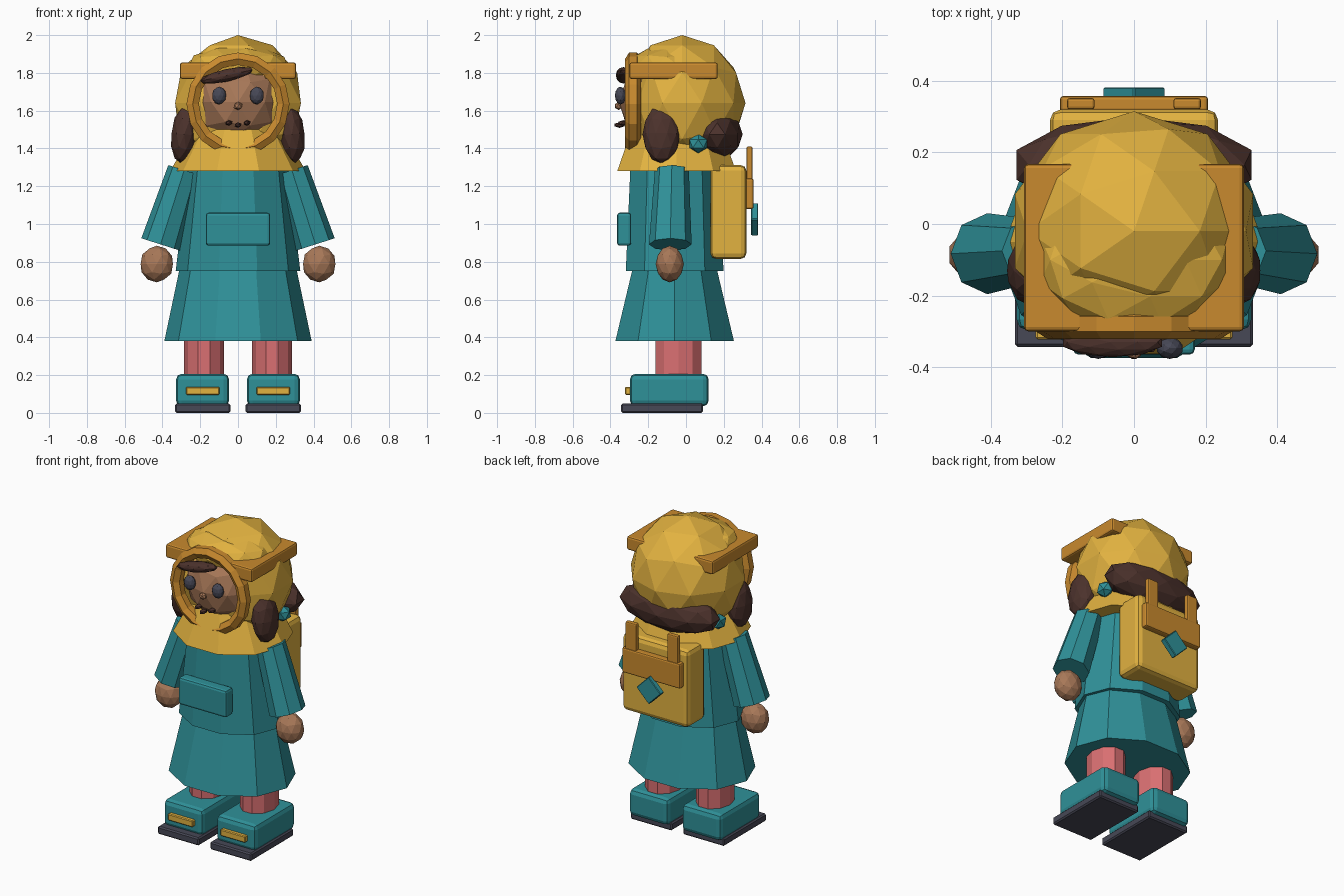
import bpy, bmesh, math
from mathutils import Vector, Matrix

if "Cube" in bpy.data.objects:
    bpy.data.objects.remove(bpy.data.objects["Cube"])


def colour(name, hexa):
    rgb = [int(hexa[i:i + 2], 16) / 255 for i in (0, 2, 4)]
    lin = [c / 12.92 if c <= 0.04045 else ((c + 0.055) / 1.055) ** 2.4 for c in rgb]
    m = bpy.data.materials.new(name)
    m.diffuse_color = (*lin, 1)
    m.use_nodes = True
    m.node_tree.nodes["Principled BSDF"].inputs["Base Color"].default_value = m.diffuse_color
    return m


YELLOW = colour("yellow", "E2B240")
ORANGE = colour("orange", "C98A2E")
TEAL = colour("teal", "2F9199")
SKIN = colour("skin brown", "A87858")
HAIR = colour("dark brown", "4C322C")
DARK = colour("slate grey", "474856")
PINK = colour("pink", "DA7072")


def finish(name, bm, mat):
    bmesh.ops.recalc_face_normals(bm, faces=bm.faces)
    me = bpy.data.meshes.new(name)
    bm.to_mesh(me)
    bm.free()
    me.materials.append(mat)
    ob = bpy.data.objects.new(name, me)
    bpy.context.scene.collection.objects.link(ob)
    return ob


def box(name, lo, hi, mat, bevel=0.012, segs=2, turn=0):
    """Bevelled box between two corners, optionally turned about y."""
    lo, hi = Vector(lo), Vector(hi)
    bm = bmesh.new()
    bmesh.ops.create_cube(bm, size=1)
    bmesh.ops.scale(bm, vec=hi - lo, verts=bm.verts)
    if bevel:
        bmesh.ops.bevel(bm, geom=bm.edges[:], offset=bevel, segments=segs,
                        profile=0.5, affect='EDGES')
    m = Matrix.Translation((lo + hi) / 2) @ Matrix.Rotation(turn, 4, 'Y')
    bmesh.ops.transform(bm, matrix=m, verts=bm.verts)
    return finish(name, bm, mat)


def blob(name, c, r, mat, sub=2, turn=0, flat_y=None):
    """Faceted ellipsoid, optionally turned about y or flattened at the front."""
    bm = bmesh.new()
    bmesh.ops.create_icosphere(bm, subdivisions=sub, radius=1)
    m = Matrix.Translation(c) @ Matrix.Rotation(turn, 4, 'Y') @ Matrix.Diagonal((*r, 1))
    bmesh.ops.transform(bm, matrix=m, verts=bm.verts)
    if flat_y is not None:
        for v in bm.verts:
            v.co.y = max(v.co.y, flat_y)
    return finish(name, bm, mat)


def tube(name, p0, r0, p1, r1, n, mat):
    """Tapered n-sided tube with elliptical ends (rx, ry)."""
    p0, p1 = Vector(p0), Vector(p1)
    yv = Vector((0, 1, 0))
    xv = yv.cross(p1 - p0).normalized()
    bm = bmesh.new()
    rings = []
    for p, (rx, ry) in ((p0, r0), (p1, r1)):
        rings.append([bm.verts.new(p + xv * rx * math.cos(a) + yv * ry * math.sin(a))
                      for a in (2 * math.pi * i / n for i in range(n))])
    for i in range(n):
        j = (i + 1) % n
        bm.faces.new((rings[0][i], rings[0][j], rings[1][j], rings[1][i]))
    bm.faces.new(rings[0])
    bm.faces.new(rings[1])
    return finish(name, bm, mat)


def ring(name, c, major, minor, n, k, mat):
    """Torus facing the front."""
    bm = bmesh.new()
    grid = []
    for i in range(n):
        a = 2 * math.pi * i / n
        row = []
        for j in range(k):
            b = 2 * math.pi * (j + 0.5) / k
            r = major + minor * math.cos(b)
            row.append(bm.verts.new((c[0] + r * math.cos(a), c[1] + minor * math.sin(b) * 1.1,
                                     c[2] + r * math.sin(a))))
        grid.append(row)
    for i in range(n):
        for j in range(k):
            i2, j2 = (i + 1) % n, (j + 1) % k
            bm.faces.new((grid[i][j], grid[i2][j], grid[i2][j2], grid[i][j2]))
    return finish(name, bm, mat)


# coat: skirt, body, pocket
tube("coat_skirt", (0, -0.06, 0.38), (0.39, 0.33), (0, -0.06, 0.76), (0.31, 0.235), 10, TEAL)
tube("coat_body", (0, -0.06, 0.75), (0.33, 0.272), (0, -0.06, 1.33), (0.26, 0.245), 10, TEAL)
box("pocket", (-0.17, -0.365, 0.885), (0.17, -0.29, 1.06), TEAL, 0.015)

# hood, brow fold and collar
tube("hood_collar", (0, -0.05, 1.28), (0.36, 0.33), (0, -0.05, 1.5), (0.23, 0.25), 10, YELLOW)
blob("hood", (0, -0.02, 1.64), (0.35, 0.335, 0.36), YELLOW, flat_y=-0.255)
blob("hood_brow_fold", (0, -0.1, 1.835), (0.275, 0.205, 0.11), YELLOW)
ring("hood_rim", (0, -0.28, 1.635), 0.24, 0.038, 16, 6, ORANGE)

# face
blob("face", (0, -0.13, 1.645), (0.242, 0.225, 0.235), SKIN)
blob("nose", (0, -0.357, 1.625), (0.026, 0.022, 0.022), SKIN, 1)
for i, z in ((-1, 1.535), (0, 1.524), (1, 1.535)):
    blob("mouth_dot", (0.048 * i, -0.352 + 0.02 * abs(i), z), (0.02, 0.03, 0.015), HAIR, 1)
blob("fringe", (-0.06, -0.33, 1.787), (0.148, 0.042, 0.033), HAIR, turn=math.radians(-12))

# back hair
blob("back_hair", (0, 0.165, 1.475), (0.345, 0.135, 0.135), HAIR)

# mirrored parts
for s, side in ((-1, "left"), (1, "right")):
    def span(a, b):
        return min(s * a, s * b), max(s * a, s * b)

    blob("eye_" + side, (0.1 * s, -0.347, 1.68), (0.038, 0.03, 0.047), DARK)
    blob("hair_lock_" + side, (0.285 * s, -0.13, 1.475), (0.07, 0.1, 0.155), HAIR,
         turn=math.radians(-6 * s))
    blob("hair_tie_" + side, (0.275 * s, 0.065, 1.425), (0.05, 0.055, 0.05), TEAL, 1)
    # bar on the side of the hood
    x0, x1 = span(0.14, 0.307)
    box("hood_bar_" + side, (x0, -0.3, 1.768), (x1, 0.168, 1.855), ORANGE, 0.012)

    # arms and hands
    tube("sleeve_" + side, (0.41 * s, -0.083, 0.892), (0.107, 0.113),
         (0.285 * s, -0.075, 1.285), (0.088, 0.09), 8, TEAL)
    blob("hand_" + side, (0.43 * s, -0.086, 0.788), (0.09, 0.075, 0.097), SKIN)

    # legs and boots
    tube("leg_" + side, (0.18 * s, -0.04, 0.18), (0.106, 0.128),
         (0.18 * s, -0.04, 0.5), (0.106, 0.128), 10, PINK)
    x0, x1 = span(0.047, 0.328)
    box("boot_" + side, (x0, -0.297, 0.035), (x1, 0.12, 0.207), TEAL, 0.03)
    x0, x1 = span(0.04, 0.333)
    box("sole_" + side, (x0, -0.343, 0), (x1, 0.09, 0.05), DARK, 0.008, 1)
    x0, x1 = span(0.098, 0.275)
    box("boot_strap_" + side, (x0, -0.322, 0.096), (x1, -0.285, 0.138), YELLOW, 0.005, 1)

    # backpack straps
    x0, x1 = span(0.11, 0.187)
    box("pack_strap_" + side, (x0, 0.32, 1.15), (x1, 0.352, 1.41), ORANGE, 0.008)

# backpack
box("backpack", (-0.235, 0.13, 0.815), (0.235, 0.32, 1.312), YELLOW, 0.03)
box("pack_flap", (-0.207, 0.312, 1.08), (0.207, 0.358, 1.24), ORANGE, 0.01)
box("pack_patch", (-0.062, 0.345, 0.963), (0.062, 0.382, 1.087), TEAL, 0.004, 1, math.radians(45))
